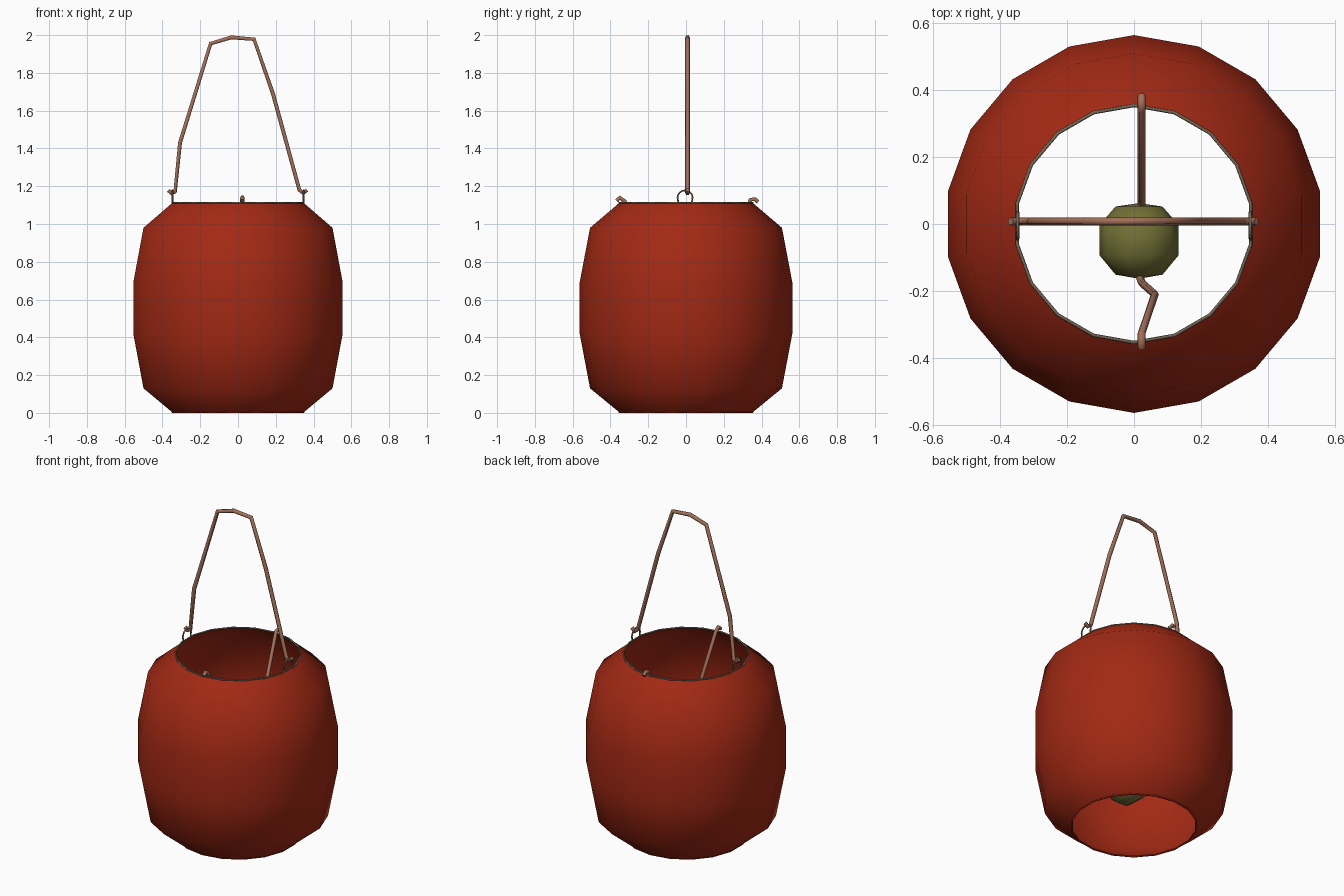
import bpy, bmesh, math
from mathutils import Matrix

if "Cube" in bpy.data.objects:
    bpy.data.objects.remove(bpy.data.objects["Cube"])

def material(name, rgb):
    m = bpy.data.materials.new(name)
    m.diffuse_color = (*rgb, 1)
    m.use_nodes = True
    m.node_tree.nodes["Principled BSDF"].inputs["Base Color"].default_value = m.diffuse_color
    return m

RED = material("red_paper", (0.36, 0.022, 0.007))
COPPER = material("copper_wire", (0.36, 0.16, 0.10))
GREY = material("dull_metal", (0.17, 0.13, 0.09))
GREEN = material("olive_bulb", (0.17, 0.16, 0.037))

def lathe(name, profile, sides, mat, matrix=Matrix(), phase=0.0):
    """Revolve (radius, height) points about z; radius 0 makes a pole."""
    bm = bmesh.new()
    rings = []
    for r, z in profile:
        n = sides if r > 0 else 1
        rings.append([bm.verts.new((r * math.cos(phase + 2 * math.pi * i / sides),
                                    r * math.sin(phase + 2 * math.pi * i / sides), z))
                      for i in range(n)])
    for a, b in zip(rings, rings[1:]):
        for i in range(sides):
            j = (i + 1) % sides
            vs = [a[i % len(a)], a[j % len(a)], b[j % len(b)], b[i % len(b)]]
            bm.faces.new(list(dict.fromkeys(vs)))
    bmesh.ops.recalc_face_normals(bm, faces=bm.faces)
    bm.transform(matrix)
    me = bpy.data.meshes.new(name)
    bm.to_mesh(me)
    bm.free()
    me.materials.append(mat)
    me.shade_smooth()
    ob = bpy.data.objects.new(name, me)
    bpy.context.collection.objects.link(ob)
    return ob

def wire(name, points, radius, mat, cyclic=False):
    """Round wire along a path."""
    cu = bpy.data.curves.new(name, 'CURVE')
    cu.dimensions = '3D'
    cu.bevel_depth = radius
    cu.bevel_resolution = 1
    cu.use_fill_caps = True
    sp = cu.splines.new('POLY')
    sp.points.add(len(points) - 1)
    for p, co in zip(sp.points, points):
        p.co = (*co, 1)
    sp.use_cyclic_u = cyclic
    cu.materials.append(mat)
    ob = bpy.data.objects.new(name, cu)
    bpy.context.collection.objects.link(ob)
    return ob

# paper body, open at top and bottom
half = math.radians(10)
lathe("lantern_body", [(0.353, 0.003), (0.508, 0.13), (0.563, 0.42),
                       (0.563, 0.69), (0.508, 0.98), (0.355, 1.11)],
      18, RED, phase=half)

# wire rims
for name, z in (("top_rim", 1.112), ("bottom_rim", 0.005)):
    wire(name, [(0.353 * math.cos(half + math.radians(20 * i)),
                 0.353 * math.sin(half + math.radians(20 * i)), z) for i in range(18)],
         0.005, GREY if z > 1 else RED, True)

# carrying handle with hooked ends
path = [(-0.335, 1.185), (-0.345, 1.16), (-0.37, 1.172)][::-1]
path = [(-0.368, 1.178), (-0.352, 1.163), (-0.333, 1.17), (-0.307, 1.43), (-0.145, 1.955),
        (-0.035, 1.988), (0.085, 1.978), (0.185, 1.69), (0.325, 1.18), (0.345, 1.163), (0.365, 1.18)]
wire("carrying_handle", [(x, 0.008, z) for x, z in path], 0.012, COPPER)

# small eyelets that hold the handle
for side, x in (("left", -0.347), ("right", 0.347)):
    pts = [(x, -0.005 + 0.04 * math.cos(t * math.pi / 8), 1.14 + 0.038 * math.sin(t * math.pi / 8))
           for t in range(9)]
    wire(side + "_eyelet", [(x, 0.03, 1.11)] + pts + [(x, -0.04, 1.11)], 0.005, GREY)

# inner hanger, hooked over the rim front and back, threaded through the bulb
wire("inner_hanger", [(0.023, 0.382, 1.117), (0.023, 0.365, 1.132), (0.023, 0.34, 1.128),
                      (0.023, 0.07, 0.34), (0.023, 0.04, 0.30), (0.015, -0.15, 0.29),
                      (0.023, -0.175, 0.36), (0.062, -0.21, 0.80), (0.023, -0.325, 1.12),
                      (0.023, -0.35, 1.14), (0.023, -0.368, 1.122)], 0.012, COPPER)

# bulb, turned about the front-back axis
lathe("bulb", [(0, -0.115), (0.07, -0.103), (0.118, -0.045), (0.118, 0.045),
               (0.07, 0.10), (0, 0.11)], 10, GREEN,
      Matrix.Translation((0.015, -0.048, 0.29)) @ Matrix.Rotation(-math.pi / 2, 4, 'X'))
